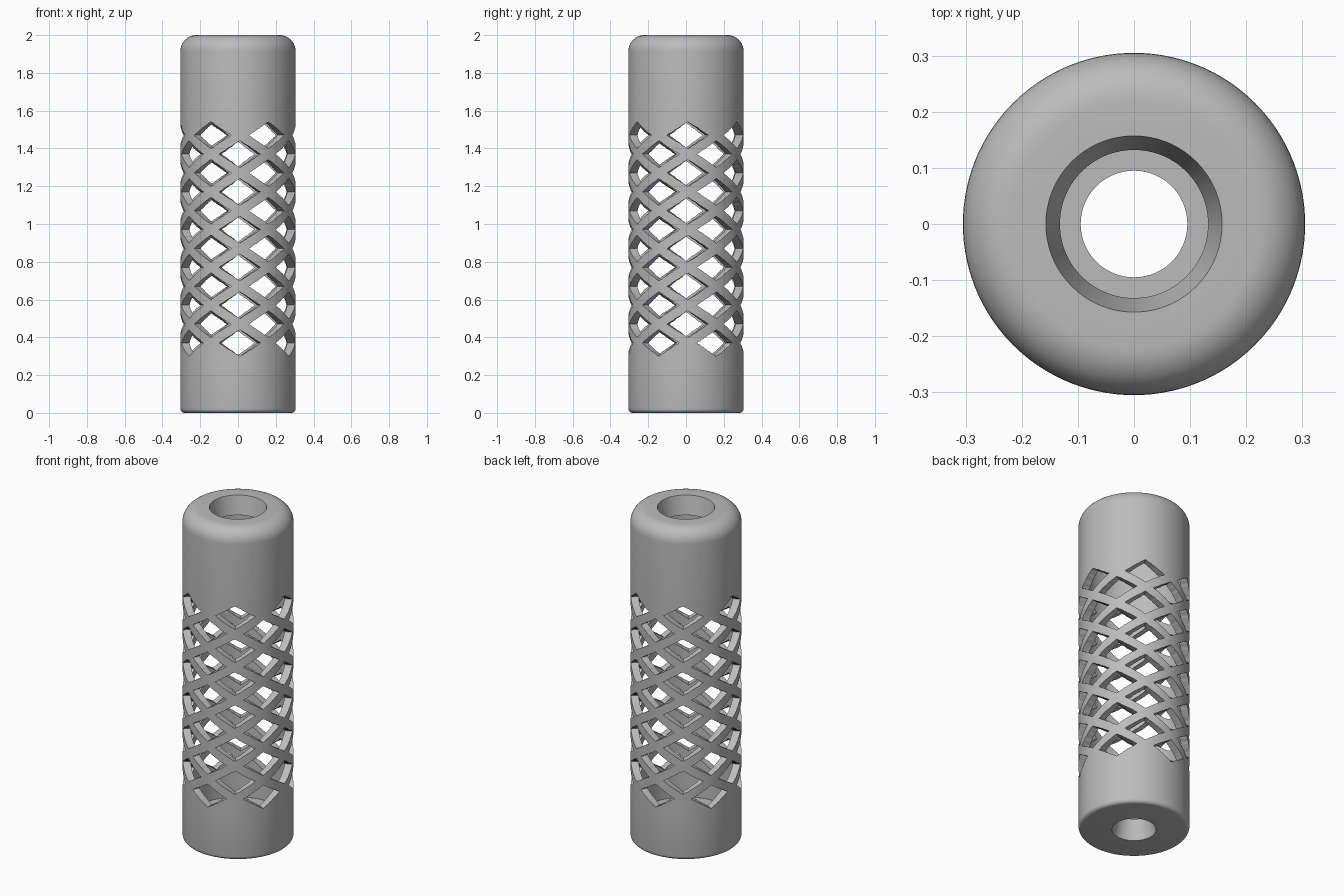
import bpy, bmesh
from math import sin, cos, pi, radians
from mathutils import Vector, Matrix

cube = bpy.data.objects.get("Cube")
if cube:
    bpy.data.objects.remove(cube, do_unlink=True)

SEGMENTS = 120
R_OUT, R_IN, HEIGHT = 0.305, 0.262, 2.0
FLOOR, CEILING = 0.12, 1.89
COLUMNS, ROWS, PITCH, FIRST_ROW = 6, 12, 0.1, 0.37
HALF_ANGLE, HALF_HEIGHT, STEPS = radians(21.2), 0.071, 6
TWIST = radians(2)

grey = bpy.data.materials.new("grey")
grey.use_nodes = True
grey.diffuse_color = (0.5, 0.5, 0.5, 1)
grey.node_tree.nodes["Principled BSDF"].inputs["Base Color"].default_value = (0.5, 0.5, 0.5, 1)


def make_object(name, bm):
    bmesh.ops.recalc_face_normals(bm, faces=bm.faces)
    mesh = bpy.data.meshes.new(name)
    bm.to_mesh(mesh)
    bm.free()
    mesh.materials.append(grey)
    ob = bpy.data.objects.new(name, mesh)
    bpy.context.collection.objects.link(ob)
    return ob


def fillet(radius, z_centre, start, end, steps):
    """Rounded outer corner as (radius, height) points."""
    angles = [start + (end - start) * i / steps for i in range(steps + 1)]
    return [(R_OUT - radius + radius * cos(a), z_centre + radius * sin(a)) for a in angles]


# Hollow sleeve: a closed wall section turned around z
profile = [(0.095, FLOOR), (0.121, 0)]
profile += fillet(0.022, 0.022, -pi / 2, 0, 5)
profile += [(R_OUT, 0.28), (R_OUT, 1.56)]
profile += fillet(0.085, HEIGHT - 0.085, 0, pi / 2, 10)
profile += [(0.157, HEIGHT), (0.132, CEILING), (R_IN, CEILING),
            (R_IN, 1.56), (R_IN, 0.28), (R_IN, FLOOR)]

bm = bmesh.new()
verts = [bm.verts.new((r, 0, z)) for r, z in profile]
edges = [bm.edges.new((a, b)) for a, b in zip(verts, verts[1:] + verts[:1])]
bmesh.ops.spin(bm, geom=verts + edges, cent=(0, 0, 0), axis=(0, 0, 1),
               angle=2 * pi, steps=SEGMENTS, use_merge=True)
bmesh.ops.remove_doubles(bm, verts=bm.verts, dist=1e-5)
sleeve = make_object("lattice_sleeve", bm)


def add_window(bm, azimuth, z):
    """Radial diamond wedge that follows the curve of the wall."""
    def ring(radius):
        upper, lower = [], []
        for i in range(-STEPS, STEPS + 1):
            a = azimuth + HALF_ANGLE * i / STEPS
            h = HALF_HEIGHT * (1 - abs(i) / STEPS)
            x, y = radius * cos(a), radius * sin(a)
            upper.append(bm.verts.new((x, y, z + h)))
            lower.append(bm.verts.new((x, y, z - h)) if h > 1e-6 else upper[-1])
        return upper, lower

    def face(*corners):
        bm.faces.new(list(dict.fromkeys(corners)))

    (u0, l0), (u1, l1) = ring(0.2), ring(0.36)
    for i in range(2 * STEPS):
        j = i + 1
        face(u0[i], u0[j], l0[j], l0[i])
        face(u1[i], l1[i], l1[j], u1[j])
        face(u0[i], u1[i], u1[j], u0[j])
        face(l0[i], l0[j], l1[j], l1[i])


# Staggered rows of diamond windows
bm = bmesh.new()
for row in range(ROWS):
    for col in range(COLUMNS):
        turn = 2 * pi * (col + 0.5 * (row % 2)) / COLUMNS
        add_window(bm, -pi / 2 + TWIST + turn, FIRST_ROW + row * PITCH)
bmesh.ops.triangulate(bm, faces=bm.faces)
cutter = make_object("window_cutter", bm)
cutter.hide_render = True

# Cut the windows and keep only the finished sleeve
cut = sleeve.modifiers.new("windows", 'BOOLEAN')
cut.operation = 'DIFFERENCE'
cut.solver = 'EXACT'
cut.object = cutter
bpy.ops.object.select_all(action='DESELECT')
sleeve.select_set(True)
bpy.context.view_layer.objects.active = sleeve
bpy.ops.object.modifier_apply(modifier=cut.name)
bpy.data.objects.remove(cutter, do_unlink=True)
bpy.ops.object.shade_smooth_by_angle(angle=radians(30))
